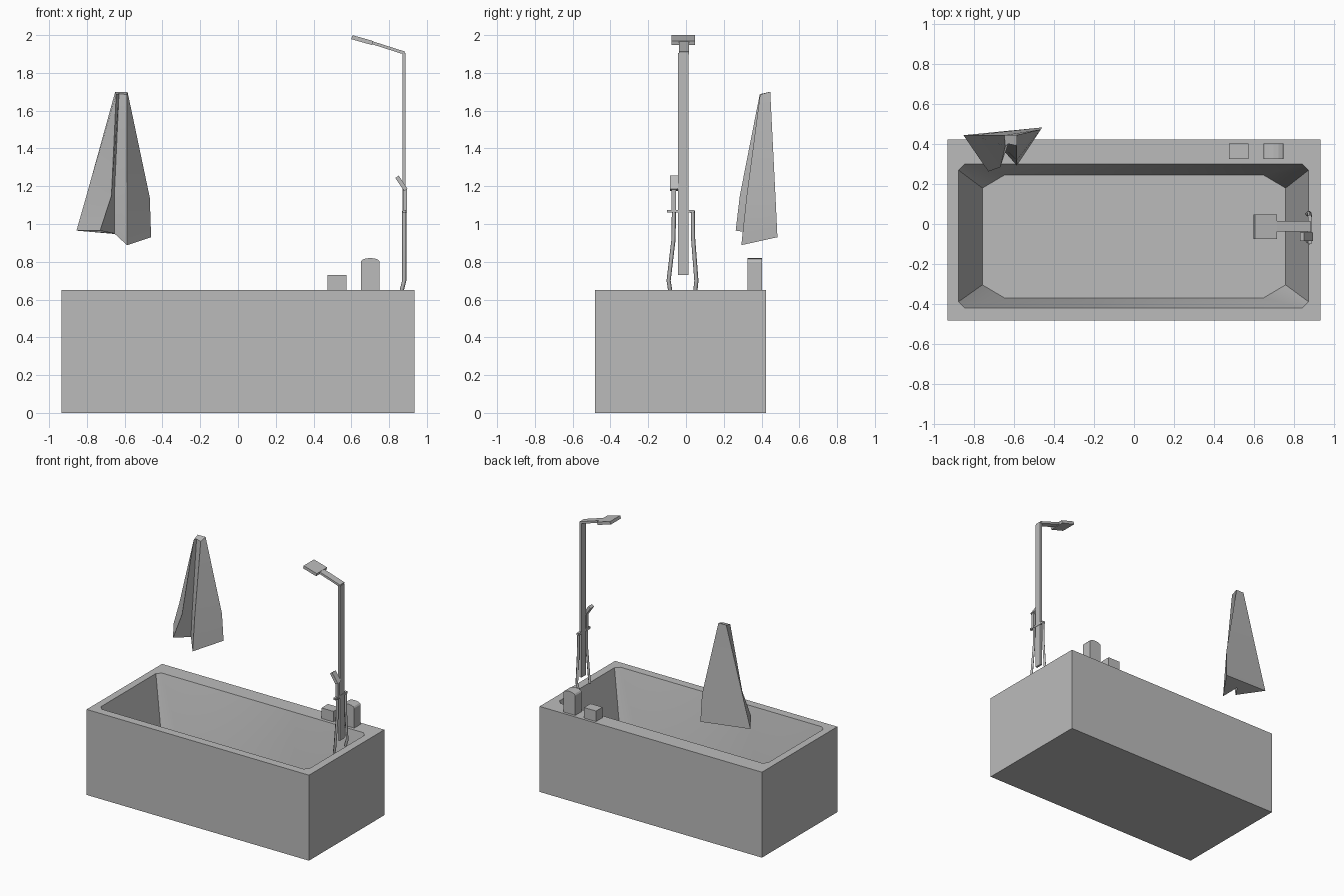
import bpy, bmesh, math
from mathutils import Vector

if "Cube" in bpy.data.objects:
    bpy.data.objects.remove(bpy.data.objects["Cube"])

grey = bpy.data.materials.new("plain grey")
grey.use_nodes = True
grey.diffuse_color = (0.5, 0.5, 0.5, 1)
grey.node_tree.nodes["Principled BSDF"].inputs["Base Color"].default_value = (0.5, 0.5, 0.5, 1)


def finish(name, bm, smooth=None):
    """Turn a bmesh into a named object, with optional smoothing angle."""
    bmesh.ops.recalc_face_normals(bm, faces=bm.faces)
    mesh = bpy.data.meshes.new(name)
    bm.to_mesh(mesh)
    bm.free()
    mesh.materials.append(grey)
    obj = bpy.data.objects.new(name, mesh)
    bpy.context.collection.objects.link(obj)
    if smooth:
        bpy.ops.object.select_all(action='DESELECT')
        obj.select_set(True)
        bpy.context.view_layer.objects.active = obj
        bpy.ops.object.shade_smooth_by_angle(angle=math.radians(smooth))
    return obj


def ring(bm, points):
    return [bm.verts.new(p) for p in points]


def bridge(bm, a, b):
    for i in range(len(a)):
        j = (i + 1) % len(a)
        bm.faces.new((a[i], a[j], b[j], b[i]))


def loft(name, rows, smooth=None):
    """Skin matching rows of points and cap both ends."""
    bm = bmesh.new()
    rings = [ring(bm, r) for r in rows]
    for a, b in zip(rings, rings[1:]):
        bridge(bm, a, b)
    bm.faces.new(rings[0])
    bm.faces.new(rings[-1])
    return finish(name, bm, smooth)


def prism(name, profile, y0, y1):
    """Extrude an x-z profile between two y positions."""
    return loft(name, [[(x, y, z) for x, z in profile] for y in (y0, y1)])


def box(name, x0, x1, y0, y1, z0, z1):
    return prism(name, [(x0, z0), (x1, z0), (x1, z1), (x0, z1)], y0, y1)


def bar(name, start, end, thick, y0, y1):
    """Slanted flat bar whose centre line lies in the x-z plane."""
    a, b = Vector(start), Vector(end)
    d = (b - a).normalized()
    n = Vector((-d.y, d.x)) * thick / 2
    return prism(name, [a - n, b - n, b + n, a + n], y0, y1)


def clipped_rect(x0, x1, y0, y1, z, cx, cy):
    """Rectangle with cut corners."""
    return [(x0, y0 + cy, z), (x0 + cx, y0, z), (x1 - cx, y0, z), (x1, y0 + cy, z),
            (x1, y1 - cy, z), (x1 - cx, y1, z), (x0 + cx, y1, z), (x0, y1 - cy, z)]


# Tub: outer box, flat rim and sloping basin
X, FRONT, BACK, RIM, FLOOR = 0.935, -0.483, 0.423, 0.65, 0.13
bm = bmesh.new()
corners = [(-X, FRONT), (X, FRONT), (X, BACK), (-X, BACK)]
base = ring(bm, [(x, y, 0) for x, y in corners])
top = ring(bm, [(x, y, RIM) for x, y in corners])
lip = ring(bm, clipped_rect(-0.88, 0.875, -0.42, 0.30, RIM, 0.03, 0.03))
floor = ring(bm, clipped_rect(-0.76, 0.76, -0.37, 0.245, FLOOR, 0.11, 0.065))
bm.faces.new(base)
bridge(bm, base, top)
for i in range(4):
    a, b, c, d = (lip[k % 8] for k in range(2 * i, 2 * i + 4))
    bm.faces.new((top[i], a, b))
    bm.faces.new((top[i], b, c, top[(i + 1) % 4]))
bridge(bm, lip, floor)
bm.faces.new(floor)
finish("bathtub", bm, 50)

# Bottles on the rim
box("short_bottle", 0.475, 0.575, 0.325, 0.403, RIM, 0.73)
arch = [(0.70 + 0.05 * math.cos(math.pi * i / 6), 0.80 + 0.02 * math.sin(math.pi * i / 6))
        for i in range(7)]
prism("tall_bottle", [(0.65, RIM), (0.75, RIM)] + arch, 0.325, 0.403)

# Overhead shower
box("shower_pole", 0.87, 0.887, -0.042, 0.012, 0.73, 1.905)
bar("shower_arm", (0.882, 1.905), (0.70, 1.963), 0.016, -0.038, 0.016)
bar("shower_head", (0.713, 1.958), (0.603, 1.989), 0.022, -0.076, 0.048)

# Mixer bar and hand shower
box("mixer_bar", 0.872, 0.89, -0.10, 0.045, 1.06, 1.075)
box("hand_shower_handle", 0.874, 0.894, -0.077, -0.053, 1.06, 1.185)
bar("hand_shower_head", (0.889, 1.18), (0.842, 1.25), 0.022, -0.085, -0.042)


# Pipes running down to the rim
def pipe(name, points):
    curve = bpy.data.curves.new(name, 'CURVE')
    curve.dimensions = '3D'
    curve.bevel_depth = 0.011
    curve.bevel_resolution = 0
    curve.use_fill_caps = True
    line = curve.splines.new('POLY')
    line.points.add(len(points) - 1)
    for p, co in zip(line.points, points):
        p.co = (*co, 1)
    curve.materials.append(grey)
    bpy.context.collection.objects.link(bpy.data.objects.new(name, curve))


for name, ys in (("right_pipe", (-0.064, -0.066, -0.092, -0.084)),
                 ("left_pipe", (0.036, 0.038, 0.055, 0.05))):
    pipe(name, [(x, y, z) for x, y, z in zip((0.88, 0.88, 0.88, 0.867), ys,
                                             (1.07, 0.92, 0.70, RIM))])

# Hanging towel: back edges, two front pleats and the fold between them
loft("towel", [
    [(-0.855, 0.445, 0.965), (-0.73, 0.263, 0.965), (-0.655, 0.37, 0.95),
     (-0.587, 0.293, 0.888), (-0.46, 0.484, 0.93)],
    [(-0.805, 0.445, 1.14), (-0.67, 0.285, 1.15), (-0.655, 0.385, 1.14),
     (-0.588, 0.32, 1.14), (-0.467, 0.474, 1.14)],
    [(-0.65, 0.445, 1.70), (-0.645, 0.39, 1.685), (-0.63, 0.402, 1.69),
     (-0.588, 0.392, 1.685), (-0.585, 0.446, 1.70)],
], 35)
